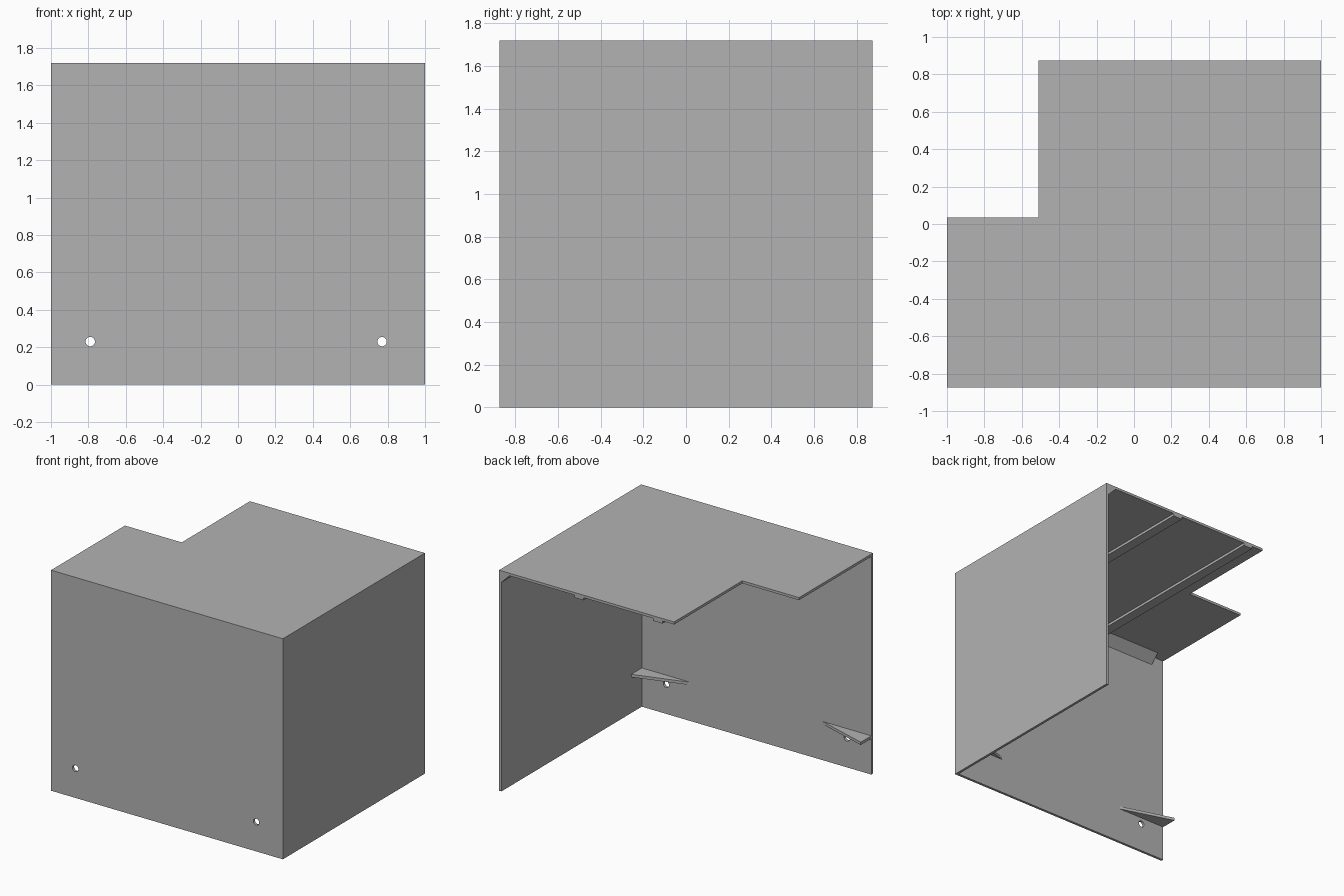
import bpy
import bmesh
from mathutils import Matrix, Vector

if "Cube" in bpy.data.objects:
    bpy.data.objects.remove(bpy.data.objects["Cube"], do_unlink=True)

# Overall size and sheet thickness
W, D, H, T = 1.0, 0.875, 1.72, 0.02
IN_X, IN_Y, IN_Z = W - T, -D + T, H - T

grey = bpy.data.materials.new("plain grey")
grey.use_nodes = True
grey.diffuse_color = (0.45, 0.45, 0.45, 1)
grey.node_tree.nodes["Principled BSDF"].inputs["Base Color"].default_value = grey.diffuse_color


def finish(name, bm):
    bmesh.ops.recalc_face_normals(bm, faces=bm.faces)
    mesh = bpy.data.meshes.new(name)
    bm.to_mesh(mesh)
    bm.free()
    mesh.materials.append(grey)
    obj = bpy.data.objects.new(name, mesh)
    bpy.context.collection.objects.link(obj)
    return obj


def prism(name, outline, sweep):
    """Solid made by sweeping a flat outline along a vector."""
    bm = bmesh.new()
    face = bm.faces.new([bm.verts.new(p) for p in outline])
    new = bmesh.ops.extrude_face_region(bm, geom=[face], use_keep_orig=True)["geom"]
    moved = [v for v in new if isinstance(v, bmesh.types.BMVert)]
    bmesh.ops.translate(bm, verts=moved, vec=Vector(sweep))
    return finish(name, bm)


def box(name, lo, hi):
    (x0, y0, z0), (x1, y1, z1) = lo, hi
    base = [(x0, y0, z0), (x1, y0, z0), (x1, y1, z0), (x0, y1, z0)]
    return prism(name, base, (0, 0, z1 - z0))


# Top panel with the notched back corner
NOTCH_X, NOTCH_Y = -0.51, 0.035
plan = [(-W, -D), (W, -D), (W, D), (NOTCH_X, D), (NOTCH_X, NOTCH_Y), (-W, NOTCH_Y)]
prism("top_panel", [(x, y, IN_Z) for x, y in plan], (0, 0, T))

# Front and side panels
front = box("front_panel", (-W, -D, 0), (W, IN_Y, IN_Z))
box("left_panel", (IN_X, IN_Y, 0), (W, D, IN_Z))

# Corner shelves, each with a round hole in the front panel below its middle
SHELF_L, SHELF_D, SHELF_Z = 0.42, 0.13, 0.28
for side, x, step in (("left", IN_X, -SHELF_L), ("right", -W, SHELF_L)):
    corner = [(x, IN_Y, SHELF_Z), (x + step, IN_Y, SHELF_Z), (x, IN_Y + SHELF_D, SHELF_Z)]
    prism(side + "_corner_shelf", corner, (0, 0, 0.022))

    bm = bmesh.new()
    place = Matrix.Translation((x + step / 2, -D, 0.23)) @ Matrix.Rotation(1.5707963, 4, "X")
    bmesh.ops.create_cone(bm, cap_ends=True, segments=32, radius1=0.025,
                          radius2=0.025, depth=0.2, matrix=place)
    cutter = finish("hole_cutter", bm)
    cutter.hide_render = True
    cut = front.modifiers.new("hole", "BOOLEAN")
    cut.operation = "DIFFERENCE"
    cut.solver = "EXACT"
    cut.object = cutter
    bpy.context.view_layer.objects.active = front
    bpy.ops.object.modifier_apply(modifier=cut.name)
    bpy.data.objects.remove(cutter, do_unlink=True)

# Rails under the top panel, running front to back
for name, x in (("left_rail", 0.31), ("right_rail", -0.37)):
    box(name, (x - 0.04, IN_Y, IN_Z - 0.02), (x + 0.04, D, IN_Z))

# Triangular fillets where the top meets the side and front panels
LEG = 0.07
prism("side_fillet", [(IN_X, IN_Y, IN_Z), (IN_X - LEG, IN_Y, IN_Z),
                      (IN_X, IN_Y, IN_Z - LEG)], (0, D - IN_Y, 0))
prism("front_fillet", [(IN_X, IN_Y, IN_Z), (IN_X, IN_Y + LEG, IN_Z),
                       (IN_X, IN_Y, IN_Z - LEG)], (-0.89 - IN_X, 0, 0))
